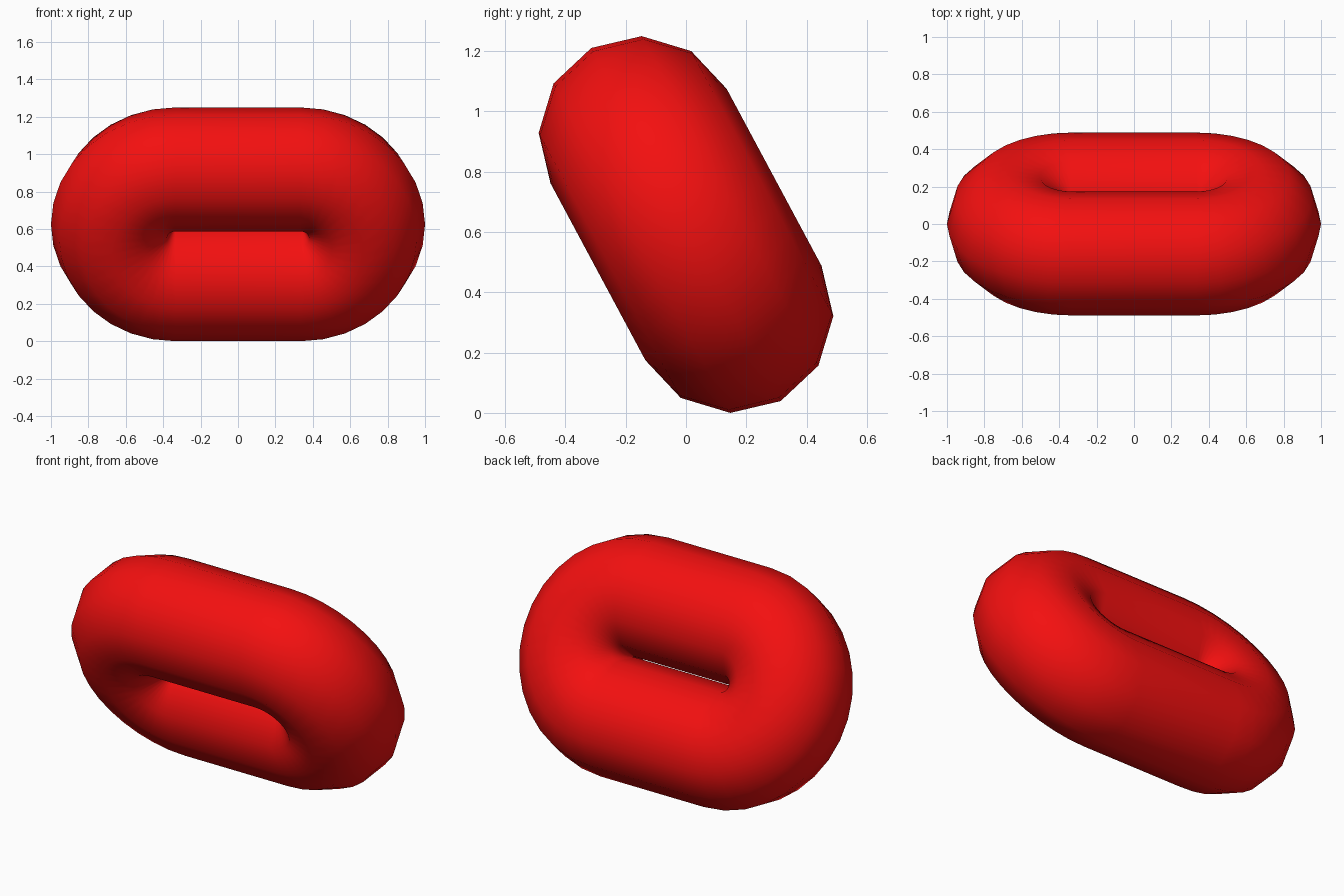
import bpy, bmesh
from math import sin, cos, pi, radians
from mathutils import Matrix, Vector

if "Cube" in bpy.data.objects:
    bpy.data.objects.remove(bpy.data.objects["Cube"])

BEND = 0.3330       # radius of the end bends
TUBE = 0.3315       # tube radius
HALF = 1.0 - BEND - TUBE   # half length of the straight bars
SIDES, ARC = 12, 16
TILT = radians(28.2)

# Stadium path: two half circles joined by straight bars (x, z plane)
stations = []
for side, start in ((1, -pi / 2), (-1, pi / 2)):
    for i in range(ARC + 1):
        stations.append((side * HALF, start + pi * i / ARC))

# Sweep a twelve-sided ring around the path
bm = bmesh.new()
rings = []
for cx, a in stations:
    ring = []
    for k in range(SIDES):
        t = 2 * pi * k / SIDES
        d = BEND + TUBE * cos(t)
        ring.append(bm.verts.new((cx + d * cos(a), TUBE * sin(t), d * sin(a))))
    rings.append(ring)
for i, ring in enumerate(rings):
    nxt = rings[(i + 1) % len(rings)]
    for k in range(SIDES):
        n = (k + 1) % SIDES
        bm.faces.new((ring[k], nxt[k], nxt[n], ring[n])).smooth = True
bmesh.ops.recalc_face_normals(bm, faces=bm.faces)

# Lean the link back-to-front and rest it on the ground
bm.transform(Matrix.Rotation(TILT, 4, 'X'))
bm.transform(Matrix.Translation(Vector((0, 0, -min(v.co.z for v in bm.verts)))))

mesh = bpy.data.meshes.new("chain_link")
bm.to_mesh(mesh)
bm.free()
link = bpy.data.objects.new("chain_link", mesh)
bpy.context.collection.objects.link(link)

red = bpy.data.materials.new("red")
red.diffuse_color = (0.9, 0.005, 0.005, 1)
red.use_nodes = True
red.node_tree.nodes["Principled BSDF"].inputs["Base Color"].default_value = red.diffuse_color
mesh.materials.append(red)
